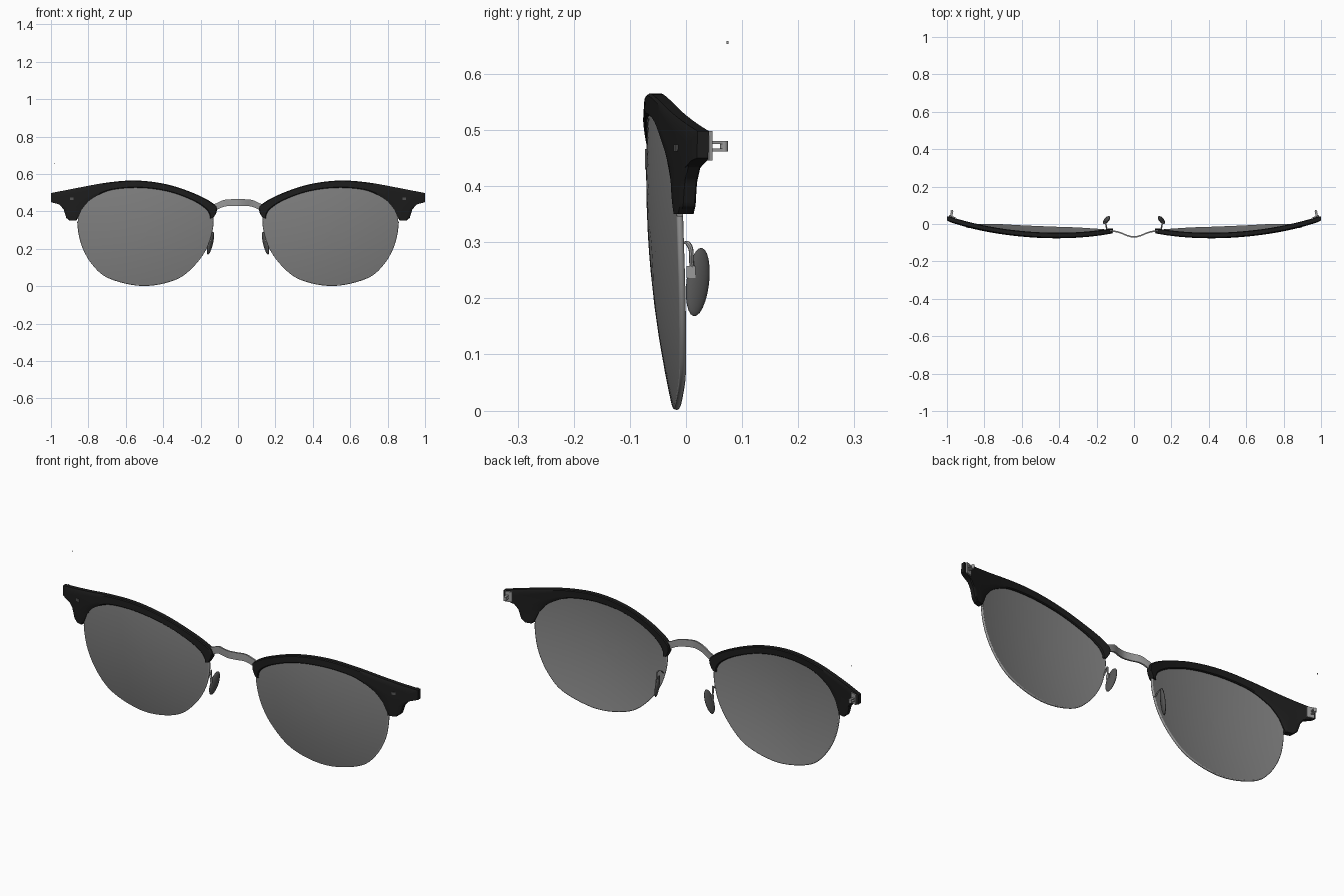
import bpy, bmesh, math
from mathutils import Vector, Matrix

if "Cube" in bpy.data.objects:
    bpy.data.objects.remove(bpy.data.objects["Cube"])


def mat(name, v):
    m = bpy.data.materials.new(name)
    m.diffuse_color = (v, v, v, 1)
    m.use_nodes = True
    m.node_tree.nodes["Principled BSDF"].inputs["Base Color"].default_value = m.diffuse_color
    return m


BLACK = mat("black acetate", 0.012)
LENS = mat("grey lens", 0.22)
METAL = mat("steel", 0.32)
PAD = mat("dark rubber", 0.09)


def surf(x, z):
    # shallow dome that the lens and brow both follow
    return -0.065 + 0.29 * (x - 0.43) ** 2 + 0.27 * (z - 0.42) ** 2


def finish(bm, name, m, mirror=True, angle=35):
    bmesh.ops.recalc_face_normals(bm, faces=bm.faces)
    me = bpy.data.meshes.new(name)
    bm.to_mesh(me)
    bm.free()
    me.materials.append(m)
    ob = bpy.data.objects.new(name, me)
    bpy.context.collection.objects.link(ob)
    if mirror:
        ob.modifiers.new("Mirror", 'MIRROR').use_mirror_merge = False
    bpy.ops.object.select_all(action='DESELECT')
    ob.select_set(True)
    bpy.context.view_layer.objects.active = ob
    bpy.ops.object.shade_smooth_by_angle(angle=math.radians(angle))
    return ob


def spline(pts, closed=False, n=6, smooth_to=999):
    # Catmull-Rom through the points, straight after segment smooth_to
    P = [Vector(p) for p in pts]
    N, out = len(P), []
    for i in range(N if closed else N - 1):
        if closed:
            a, b, c, d = (P[(i + k) % N] for k in (-1, 0, 1, 2))
        else:
            a, b, c, d = P[max(i - 1, 0)], P[i], P[i + 1], P[min(i + 2, N - 1)]
        for k in range(n):
            t = k / n
            if i >= smooth_to:
                out.append(b.lerp(c, t))
            else:
                out.append(0.5 * (2 * b + (c - a) * t + (2 * a - 5 * b + 4 * c - d) * t * t
                                  + (3 * b - a - 3 * c + d) * t ** 3))
    if not closed:
        out.append(P[-1])
    return out


def skin(bm, rings, caps=True):
    vs = [[bm.verts.new(p) for p in r] for r in rings]
    n = len(vs[0])
    for a, b in zip(vs, vs[1:]):
        for i in range(n):
            bm.faces.new((a[i], a[(i + 1) % n], b[(i + 1) % n], b[i]))
    if caps:
        bm.faces.new(vs[0])
        bm.faces.new(vs[-1])


def box(bm, c, s, rz=0):
    M = Matrix.Translation(c) @ Matrix.Rotation(rz, 4, 'Z') @ Matrix.Diagonal((*s, 1))
    bmesh.ops.create_cube(bm, size=1, matrix=M)


# brow bars: outer and inner edges, lofted over the dome
outer = [(.132, .365), (.114, .40), (.124, .435), (.2, .481), (.33, .531), (.45, .557), (.57, .565),
         (.70, .554), (.83, .531), (1, .498), (1, .45), (.955, .437), (.932, .41), (.918, .365), (.9, .35)]
inner = [(.15, .362), (.153, .385), (.175, .415), (.235, .455), (.34, .497), (.45, .52), (.57, .526),
         (.69, .511), (.78, .468), (.82, .43), (.835, .41), (.842, .395), (.848, .38), (.855, .365), (.865, .35)]
bm = bmesh.new()
rings = []
for o, i in zip(spline(outer, smooth_to=8), spline(inner, smooth_to=9)):
    front, back = [], []
    for k in range(7):
        p = o.lerp(i, (0, .1, .3, .5, .7, .9, 1)[k])
        h = 0.010 if k in (0, 6) else 0.014
        y = surf(p.x, p.y)
        front.append((p.x, y - h, p.y))
        back.append((p.x, y + h, p.y))
    rings.append(front + back[::-1])
skin(bm, rings)
finish(bm, "brow_bar", BLACK)

# lenses: concentric rings over the dome
outline = [(.855, .347), (.834, .225), (.775, .118), (.685, .045), (.51, .006), (.337, .038), (.232, .118),
           (.162, .225), (.135, .35), (.165, .415), (.24, .465), (.34, .505), (.45, .528), (.57, .534),
           (.69, .519), (.785, .475), (.84, .41)]
edge = spline(outline, closed=True)
mid = Vector((.49, .28))


def lens_ring(f, h):
    pts = [mid.lerp(p, f) for p in edge]
    return [(p.x, surf(p.x, p.y) + h, p.y) for p in pts]


bm = bmesh.new()
steps = [.02, .2, .4, .6, .8, .92, 1]
skin(bm, [lens_ring(f, -.006) for f in steps] + [lens_ring(f, .006) for f in steps[::-1]])
finish(bm, "lens", LENS)

# thin wire rims under the lenses
bm = bmesh.new()
wire = edge[:8 * 6 + 2]
rings = []
for i, p in enumerate(wire):
    t = (wire[min(i + 1, len(wire) - 1)] - wire[max(i - 1, 0)]).normalized()
    y = surf(p.x, p.y)
    rings.append([(p.x + t.y * .005 * math.cos(a), y + .006 * math.sin(a), p.y - t.x * .005 * math.cos(a))
                  for a in [math.tau * k / 8 for k in range(8)]])
skin(bm, rings)
finish(bm, "wire_rim", METAL, angle=60)

# bridge: flat strip bowed forwards
half = [(.135, -.036, .418), (.11, -.038, .428), (.075, -.046, .443), (.035, -.062, .447)]
path = [(-x, y, z) for x, y, z in half] + [(0, -.069, .448)] + half[::-1]
bm = bmesh.new()
skin(bm, [[(p.x, p.y + dy, p.z + dz) for dy, dz in
           ((-.004, -.018), (.004, -.018), (.004, .018), (-.004, .018))] for p in spline(path)])
finish(bm, "bridge", METAL, mirror=False)

# nose pads: flattened ovals
bm = bmesh.new()
up = Vector((-.028, .014, .115)).normalized()
wide = Vector((-.45, .9, 0))
wide = (wide - up * wide.dot(up)).normalized()
thin = up.cross(wide)
R = Matrix((thin, wide, up)).transposed().to_4x4()
bmesh.ops.create_uvsphere(bm, u_segments=20, v_segments=12, radius=1,
                          matrix=Matrix.Translation((.147, .021, .229)) @ R @ Matrix.Diagonal((.010, .022, .063, 1)))
finish(bm, "nose_pad", PAD, angle=60)

# pad arms: bent wire from rim to pad
arm = spline([(.145, -.03, .275), (.15, -.005, .30), (.158, .008, .29), (.157, .01, .262), (.15, .014, .245)])
bm = bmesh.new()
skin(bm, [[(p.x + .004 * math.cos(a), p.y + .004 * math.sin(a), p.z + .002 * math.sin(a))
           for a in [math.tau * k / 8 for k in range(8)]] for p in arm])
box(bm, (.153, .009, .247), (.012, .016, .022))
finish(bm, "pad_arm", METAL)

# hinges: plate, two prongs and a barrel
bm = bmesh.new()
box(bm, (.972, .039, .472), (.035, .006, .052), .3)
for z in (.4645, .4775):
    box(bm, (.975, .055, z), (.012, .03, .005), .2)
bmesh.ops.create_cone(bm, cap_ends=True, segments=12, radius1=.007, radius2=.007, depth=.018,
                      matrix=Matrix.Translation((.973, .068, .471)))
finish(bm, "hinge", METAL)

# front rivets
bm = bmesh.new()
box(bm, (.889, surf(.889, .468) - .014, .468), (.02, .006, .013), .25)
finish(bm, "rivet", PAD)

# stray tiny screw
bm = bmesh.new()
box(bm, (-.983, .074, .656), (.003, .003, .006))
finish(bm, "tiny_screw", METAL, mirror=False)
